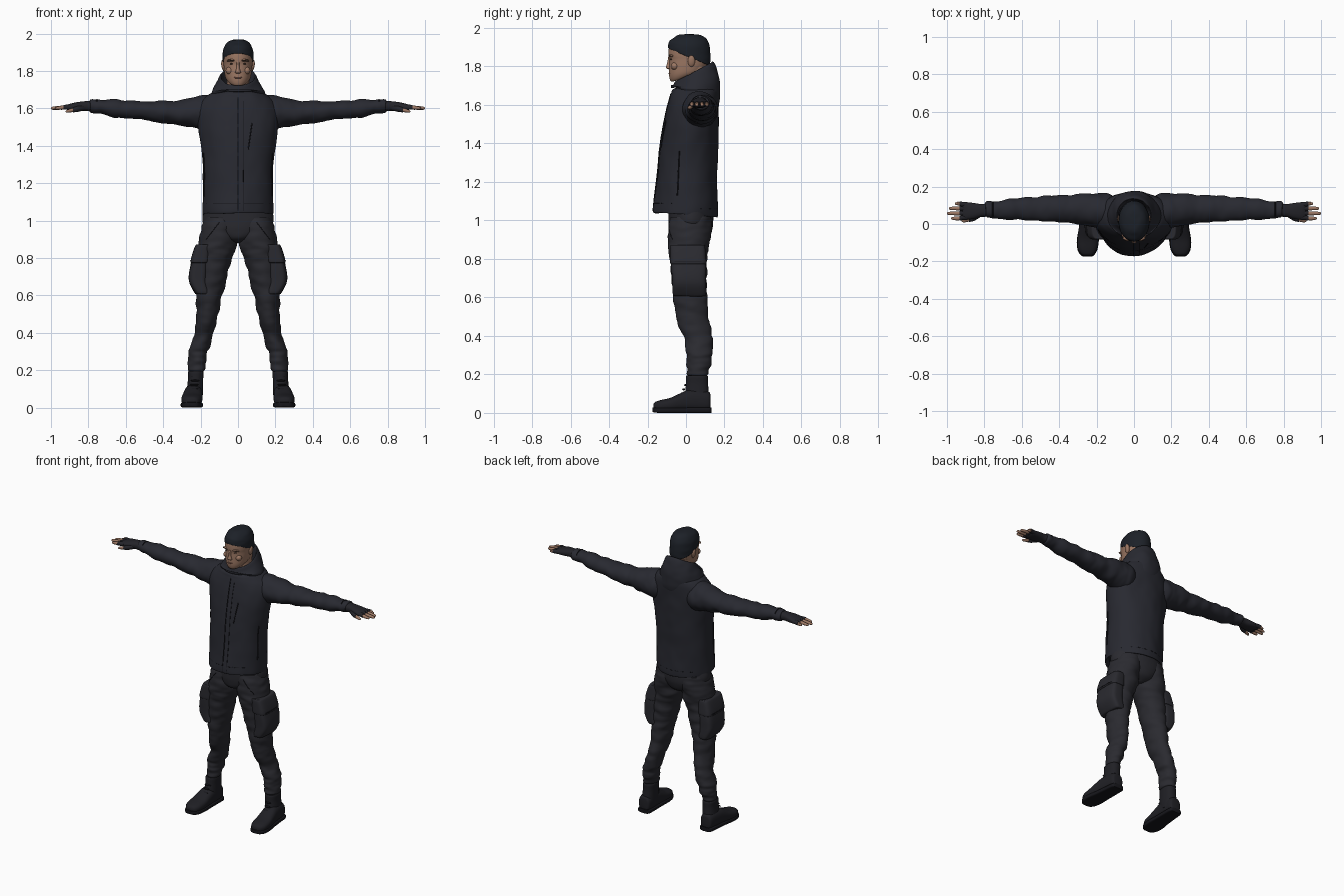
import bpy, bmesh, math
from mathutils import Vector, Matrix, noise
from mathutils.bvhtree import BVHTree


def material(name, r, g, b):
    m = bpy.data.materials.new(name)
    m.diffuse_color = (r, g, b, 1)
    return m


JACKET = material("jacket charcoal", 0.021, 0.022, 0.030)
PANTS = material("trouser charcoal", 0.023, 0.023, 0.029)
BOOT = material("boot black", 0.014, 0.014, 0.018)
TRIM = material("trim black", 0.008, 0.008, 0.011)
CAP = material("cap navy black", 0.012, 0.015, 0.021)
GLOVE = material("glove black", 0.017, 0.017, 0.022)
SKIN = material("skin", 0.33, 0.185, 0.125)
LIP = material("lips", 0.25, 0.115, 0.085)
BROW = material("brow brown", 0.05, 0.03, 0.022)


def finish(name, bm, mat, mirror=False):
    bmesh.ops.recalc_face_normals(bm, faces=bm.faces)
    me = bpy.data.meshes.new(name)
    bm.to_mesh(me)
    bm.free()
    ob = bpy.data.objects.new(name, me)
    bpy.context.collection.objects.link(ob)
    me.materials.append(mat)
    if mirror:
        ob.modifiers.new("mirror", 'MIRROR')
    bpy.ops.object.select_all(action='DESELECT')
    ob.select_set(True)
    bpy.context.view_layer.objects.active = ob
    bpy.ops.object.shade_smooth_by_angle(angle=math.radians(50))
    return ob


def spline(rings, steps):
    """Catmull-Rom interpolation of ring values."""
    r = [tuple(q) + (0,) * (6 - len(q)) for q in rings]
    r = [r[0]] + r + [r[-1]]
    out = []
    for i in range(1, len(r) - 2):
        for k in range(steps):
            t = k / steps
            out.append([0.5 * (2 * b + (c - a) * t + (2 * a - 5 * b + 4 * c - d) * t * t
                               + (3 * b - a - 3 * c + d) * t ** 3)
                        for a, b, c, d in zip(*r[i - 1:i + 3])])
    return out + [r[-1]]


def loft(name, rings, mat, axis='z', n=32, steps=5, power=2.0, mirror=False,
         fold=0.0, freq=(10, 10, 10)):
    """Rings: position on axis, centre a, centre b, radius a, radius b, tilt."""
    bm = bmesh.new()
    loops = []
    for t, a, b, ra, rb, tilt in spline(rings, steps):
        loop = []
        for i in range(n):
            w = 2 * math.pi * (i + 0.5) / n
            c, s = math.cos(w), math.sin(w)
            u = math.copysign(abs(c) ** (2 / power), c) * ra
            v = math.copysign(abs(s) ** (2 / power), s) * rb
            p = (a + u, b + v, t + tilt * v)
            if axis == 'x':
                p = (p[2], p[0], p[1])
            elif axis == 'y':
                p = (p[0], p[2], p[1])
            loop.append(bm.verts.new(p))
        loops.append(loop)
    for A, B in zip(loops, loops[1:]):
        for i in range(n):
            j = (i + 1) % n
            bm.faces.new((A[i], A[j], B[j], B[i]))
    bm.faces.new(loops[0])
    bm.faces.new(loops[-1])
    bmesh.ops.recalc_face_normals(bm, faces=bm.faces)
    if fold:  # cloth folds
        bm.normal_update()
        moves = []
        for v in bm.verts:
            q = Vector(c * f for c, f in zip(v.co, freq))
            moves.append(v.normal * fold * (noise.noise(q) + 0.4 * noise.noise(q * 2.1)))
        for v, d in zip(bm.verts, moves):
            v.co += d
    return finish(name, bm, mat, mirror)


def blob(name, loc, size, mat, mirror=False, turn=0.0):
    bm = bmesh.new()
    m = Matrix.Translation(loc) @ Matrix.Rotation(turn, 4, 'Y') @ Matrix.Diagonal((*size, 1))
    bmesh.ops.create_uvsphere(bm, u_segments=20, v_segments=12, radius=1, matrix=m)
    return finish(name, bm, mat, mirror)


def seam(name, target, points, direction, mat, width=0.003, mirror=False):
    """Thin cord laid on a surface by casting rays along a direction."""
    tree = BVHTree.FromPolygons([v.co for v in target.data.vertices],
                                [p.vertices[:] for p in target.data.polygons])
    d = Vector(direction)
    hits = []
    for p, q in zip(points, points[1:]):
        for k in range(9):
            o = Vector(p).lerp(Vector(q), k / 8) - d * 2
            h = tree.ray_cast(o, d)[0]
            if h:
                hits.append(h)
    cu = bpy.data.curves.new(name, 'CURVE')
    cu.dimensions = '3D'
    cu.bevel_depth = width
    cu.bevel_resolution = 1
    sp = cu.splines.new('POLY')
    sp.points.add(len(hits) - 1)
    for s, h in zip(sp.points, hits):
        s.co = (*h, 1)
    ob = bpy.data.objects.new(name, cu)
    bpy.context.collection.objects.link(ob)
    cu.materials.append(mat)
    if mirror:
        ob.modifiers.new("mirror", 'MIRROR')


# Jacket body, sleeves and folded hood
body = loft("jacket_body", [
    (1.06, 0, 0, .165, .145, -.07), (1.032, 0, -.003, .183, .16, -.07),
    (1.045, 0, -.002, .19, .167, -.07), (1.15, 0, .003, .188, .162), (1.30, 0, .010, .191, .155),
    (1.42, 0, .018, .203, .147), (1.50, 0, .025, .213, .143), (1.58, 0, .035, .216, .135),
    (1.63, 0, .043, .200, .129), (1.66, 0, .048, .175, .124), (1.68, 0, .05, .145, .118),
    (1.695, 0, .05, .10, .09)], JACKET, n=72, steps=8, fold=.006, freq=(9, 9, 6))
sleeve = loft("jacket_sleeve", [
    (.08, .065, 1.575, .075, .075), (.14, .07, 1.575, .092, .093), (.20, .074, 1.577, .092, .088),
    (.30, .08, 1.578, .080, .069), (.40, .082, 1.581, .072, .058), (.50, .083, 1.586, .066, .051),
    (.65, .080, 1.600, .055, .046), (.74, .076, 1.609, .047, .039), (.785, .075, 1.612, .041, .034),
    (.79, .075, 1.612, .030, .025)], JACKET, axis='x', n=40, steps=9, mirror=True,
    fold=.008, freq=(16, 8, 12))
loft("jacket_hood", [
    (1.655, 0, .05, .11, .10, -.40), (1.65, 0, .05, .138, .121, -.40),
    (1.675, 0, .05, .143, .127, -.22), (1.705, 0, .05, .132, .126, .12),
    (1.74, 0, .046, .112, .115, .38), (1.768, 0, .042, .098, .102, .50),
    (1.768, 0, .042, .088, .092, .50), (1.72, 0, .042, .082, .086, .35),
    (1.68, 0, .042, .07, .075, .1)], JACKET, n=56, steps=6, fold=.005, freq=(12, 12, 14))

# Jacket zips and seams
seam("front_zip", body, [(0, 0, 1.05), (0, 0, 1.66)], (0, 1, 0), TRIM, .0035)
seam("placket_edge", body, [(.03, 0, 1.05), (.03, 0, 1.64)], (0, 1, 0), TRIM, .002)
seam("chest_zip", body, [(.055, 0, 1.38), (.075, 0, 1.52)], (0, 1, 0), TRIM, .003)
seam("side_pocket_zip", body, [(0, -.045, 1.13), (0, -.035, 1.36)], (-1, 0, 0), TRIM, .004, True)
seam("hem_stitch", body, [(-.17, 0, 1.09), (.17, 0, 1.09)], (0, 1, 0), TRIM, .0015)
seam("hem_stitch_back", body, [(-.17, 0, 1.06), (.17, 0, 1.06)], (0, -1, 0), TRIM, .0015)
seam("cuff_strap", sleeve, [(.755, .03, 0), (.755, .115, 0)], (0, 0, -1), TRIM, .004, True)

# Trousers
loft("trouser_seat", [
    (.880, 0, .02, .03, .05), (.905, 0, .02, .10, .095), (.95, 0, .024, .165, .112),
    (1.0, 0, .025, .19, .116), (1.07, 0, .02, .183, .115)], PANTS, n=48, fold=.004)
leg = loft("trouser_leg", [
    (.195, .224, .058, .036, .045), (.205, .222, .062, .044, .056), (.245, .219, .067, .050, .064),
    (.28, .211, .069, .047, .064), (.32, .202, .070, .052, .071), (.40, .180, .060, .050, .074),
    (.50, .163, .031, .058, .084), (.60, .153, .022, .068, .087), (.70, .138, .015, .082, .090),
    (.80, .122, .012, .092, .097), (.88, .108, .015, .103, .107), (.96, .098, .022, .096, .112),
    (1.02, .09, .022, .09, .105)], PANTS, n=44, steps=8, mirror=True, fold=.010, freq=(9, 9, 20))
loft("cargo_pocket", [
    (.608, .185, .018, .030, .075), (.615, .190, .018, .040, .086), (.68, .213, .017, .048, .088),
    (.78, .203, .012, .046, .089), (.85, .188, .008, .042, .086), (.86, .180, .008, .035, .078)],
    PANTS, n=36, power=4, mirror=True, fold=.004)
flap = loft("pocket_flap", [
    (.775, .203, .012, .040, .086), (.778, .203, .012, .051, .094), (.82, .196, .010, .049, .093),
    (.868, .184, .008, .043, .090), (.872, .180, .008, .034, .080)],
    PANTS, n=36, power=4, mirror=True)
seam("flap_stitch", flap, [(0, -.06, .785), (0, .08, .785)], (-1, 0, 0), TRIM, .002, True)
seam("fly_stitch", leg, [(.10, 0, .99), (.17, 0, .90)], (0, 1, 0), TRIM, .002, True)

# Boots
loft("boot_shaft", [
    (.05, .233, .062, .044, .060), (.10, .230, .058, .043, .061), (.15, .227, .057, .041, .058),
    (.185, .226, .057, .042, .058), (.195, .226, .057, .038, .054)], BOOT, mirror=True, power=2.3)
loft("boot_foot", [
    (.128, .235, .055, .020, .030), (.118, .235, .060, .040, .050), (.06, .237, .064, .047, .058),
    (.01, .240, .063, .050, .056), (-.03, .243, .055, .053, .047), (-.08, .247, .043, .056, .036),
    (-.13, .249, .037, .052, .030), (-.16, .249, .033, .036, .024), (-.17, .249, .03, .018, .014)],
    BOOT, axis='y', mirror=True, power=2.5)
loft("boot_sole", [
    (.132, .235, .014, .025, .014), (.12, .235, .014, .044, .014), (.05, .238, .014, .049, .014),
    (-.02, .242, .014, .053, .014), (-.09, .247, .014, .059, .014), (-.14, .249, .014, .052, .014),
    (-.168, .249, .016, .034, .013), (-.175, .249, .018, .016, .010)],
    TRIM, axis='y', mirror=True, power=5)
for i in range(4):
    blob("boot_lace", (.236 - .003 * i, -.022 + .010 * i, .100 + .022 * i), (.024, .008, .005),
         TRIM, True)

# Fingerless gloves and fingers
loft("glove_hand", [
    (.765, .075, 1.612, .030, .027), (.79, .074, 1.612, .035, .028), (.82, .072, 1.612, .035, .026),
    (.86, .070, 1.609, .043, .024), (.90, .070, 1.606, .046, .018), (.918, .070, 1.605, .040, .011)],
    GLOVE, axis='x', mirror=True, power=2.4)
for y, end in ((.034, .978), (.058, 1.0), (.082, .990), (.105, .958)):
    k = y + .004 * (y - .07) / .035
    loft("glove_finger", [(.89, y, 1.606, .012, .012), (.915, y, 1.606, .0135, .0135),
                          (.932, k, 1.605, .0125, .0125)], GLOVE, axis='x', n=14, mirror=True)
    loft("finger", [(.91, y, 1.606, .010, .010), (.94, k, 1.604, .0105, .0105),
                    (end - .015, k, 1.601, .009, .009), (end - .003, k, 1.600, .006, .006),
                    (end, k, 1.600, .002, .002)], SKIN, axis='x', n=14, mirror=True)
loft("glove_thumb", [(.82, .050, 1.604, .012, .014), (.855, .032, 1.597, .016, .016),
                     (.882, .024, 1.591, .013, .013)], GLOVE, axis='x', n=16, mirror=True)
loft("thumb", [(.87, .028, 1.593, .010, .010), (.895, .021, 1.588, .011, .010),
               (.915, .017, 1.584, .008, .007), (.922, .016, 1.583, .002, .002)],
     SKIN, axis='x', n=14, mirror=True)

# Head and neck
loft("neck", [(1.63, 0, .05, .065, .07), (1.70, 0, .045, .060, .064), (1.80, 0, .05, .062, .066)],
     SKIN)
loft("head", [
    (1.733, 0, -.02, .020, .040, .22), (1.738, 0, -.014, .046, .064, .25),
    (1.762, 0, 0, .066, .088, .12), (1.80, 0, .009, .074, .097), (1.835, 0, .014, .077, .101),
    (1.86, 0, .014, .079, .105), (1.90, 0, .015, .078, .103), (1.94, 0, .016, .062, .085),
    (1.96, 0, .016, .03, .05)], SKIN, n=40, power=2.1)
loft("nose", [(1.785, 0, -.084, .006, .005), (1.790, 0, -.088, .015, .013),
              (1.798, 0, -.090, .014, .014), (1.818, 0, -.088, .008, .010),
              (1.852, 0, -.086, .007, .006)], SKIN, n=16)
blob("brow_ridge", (.034, -.076, 1.857), (.026, .013, .007), SKIN, True, .12)
blob("cheek", (.044, -.058, 1.802), (.022, .020, .020), SKIN, True)
blob("chin", (0, -.070, 1.736), (.022, .014, .014), SKIN)
blob("eyebrow", (.034, -.083, 1.856), (.020, .008, .004), BROW, True, -.12)
blob("eye", (.032, -.077, 1.838), (.012, .005, .004), BROW, True)
blob("mouth", (0, -.085, 1.764), (.023, .006, .005), LIP)
blob("ear", (.079, .028, 1.828), (.010, .019, .030), SKIN, True, .15)

# Close-fitting cap, lower at the back
loft("cap", [
    (1.852, 0, .016, .070, .095, -.42), (1.849, 0, .016, .081, .108, -.42),
    (1.865, 0, .016, .083, .110, -.36), (1.895, 0, .017, .082, .109, -.20),
    (1.925, 0, .018, .076, .102, -.08), (1.950, 0, .018, .060, .082, 0),
    (1.965, 0, .018, .034, .050, 0), (1.969, 0, .018, .008, .012, 0)], CAP, n=48, fold=.002,
    freq=(20, 20, 40))
